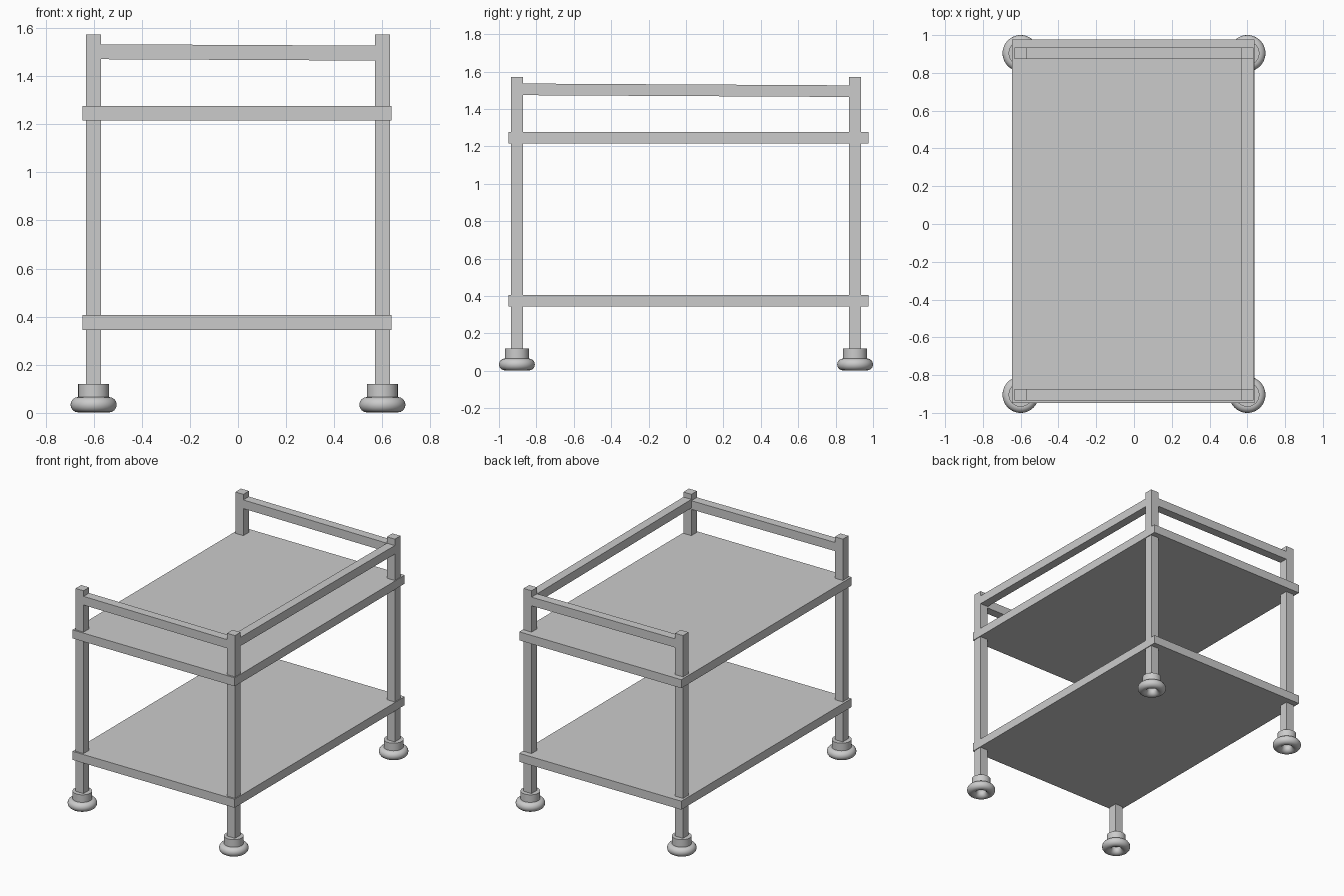
import bpy
from mathutils import Vector

if "Cube" in bpy.data.objects:
    bpy.data.objects.remove(bpy.data.objects["Cube"])

PX, PY = 0.6, 0.904   # post centres
W = 0.063             # square tube width


def box(name, lo, hi):
    bpy.ops.mesh.primitive_cube_add(size=1, location=[(a + b) / 2 for a, b in zip(lo, hi)])
    ob = bpy.context.object
    ob.name = name
    ob.scale = [b - a for a, b in zip(lo, hi)]
    bpy.ops.object.transform_apply(location=False, rotation=False, scale=True)
    return ob


def rail(name, start, end):
    # square bar whose ends stay vertical while it slopes slightly
    a, b = Vector(start), Vector(end)
    h = W / 2
    side = Vector((0, h, 0)) if abs(b.x - a.x) > abs(b.y - a.y) else Vector((-h, 0, 0))
    up = Vector((0, 0, 0.031))
    verts = [p + s * side + t * up for p in (a, b)
             for s, t in ((-1, -1), (1, -1), (1, 1), (-1, 1))]
    faces = [(3, 2, 1, 0), (4, 5, 6, 7)]
    faces += [(i, (i + 1) % 4, (i + 1) % 4 + 4, i + 4) for i in range(4)]
    me = bpy.data.meshes.new(name)
    me.from_pydata(verts, [], faces)
    ob = bpy.data.objects.new(name, me)
    bpy.context.collection.objects.link(ob)
    return ob


# shelves
for name, z in (("lower_shelf", 0.345), ("upper_shelf", 1.215)):
    box(name, (-0.647, -0.948, z), (0.637, 0.977, z + 0.061))

# posts with round feet
for sx, lr in ((-1, "left"), (1, "right")):
    for sy, fb in ((-1, "front"), (1, "back")):
        x, y = sx * PX, sy * PY
        box(f"{fb}_{lr}_post", (x - W / 2, y - W / 2, 0.11), (x + W / 2, y + W / 2, 1.572))
        bpy.ops.mesh.primitive_cylinder_add(vertices=32, radius=0.064, depth=0.06,
                                            location=(x, y, 0.09))
        bpy.context.object.name = f"{fb}_{lr}_foot_collar"
        bpy.ops.object.shade_smooth_by_angle()
        bpy.ops.mesh.primitive_torus_add(major_radius=0.064, minor_radius=0.032,
                                         major_segments=48, minor_segments=16,
                                         location=(x, y, 0.034))
        bpy.context.object.name = f"{fb}_{lr}_foot_ring"
        bpy.ops.object.shade_smooth_by_angle()

# guard rails on the front, back and right side
rail("front_rail", (-PX, -PY, 1.501), (PX, -PY, 1.495))
rail("back_rail", (-PX, PY, 1.501), (PX, PY, 1.495))
rail("right_rail", (PX, -PY, 1.505), (PX, PY, 1.495))
